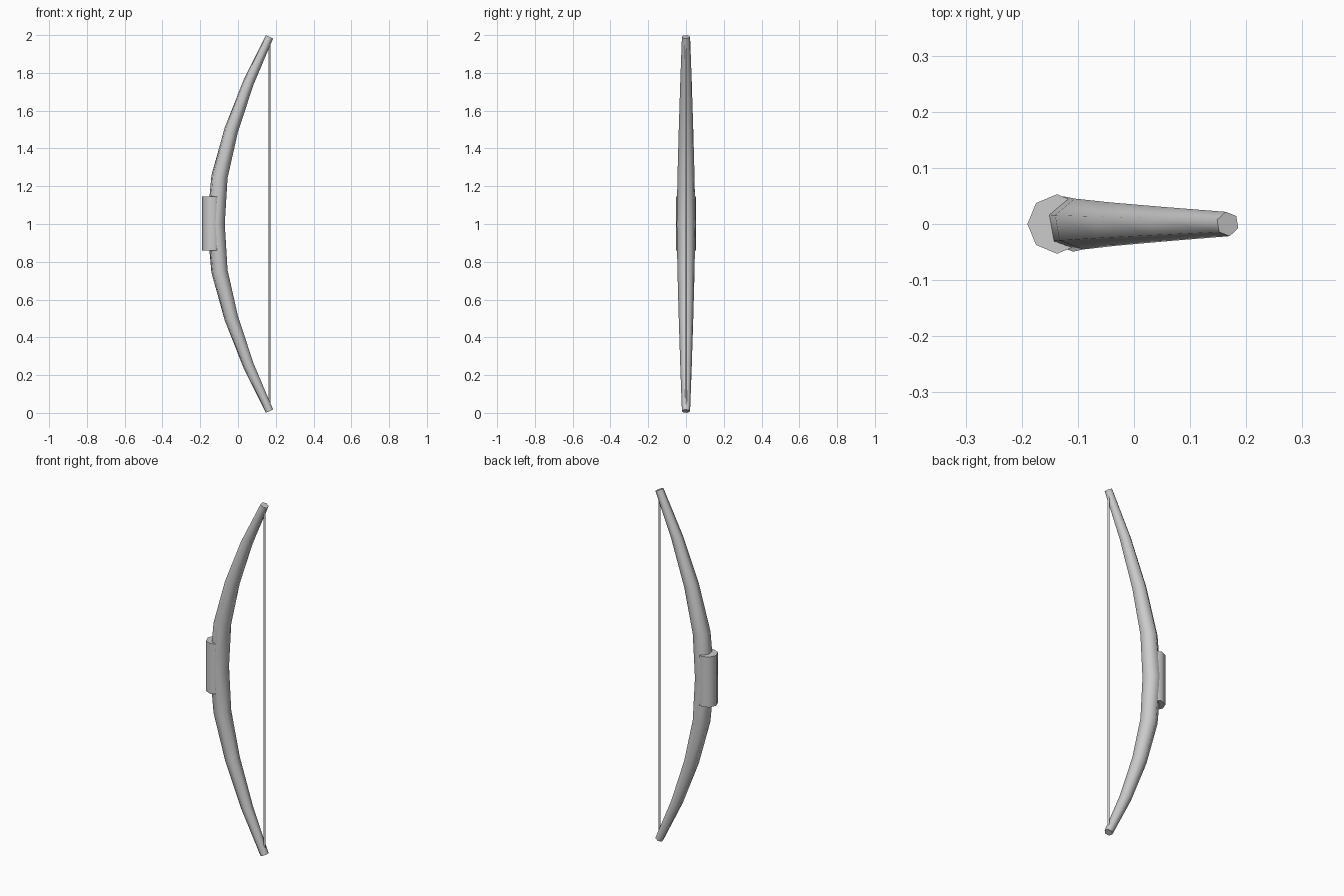
import bpy, bmesh
from math import sin, cos, pi, radians
from mathutils import Vector

if "Cube" in bpy.data.objects:
    bpy.data.objects.remove(bpy.data.objects["Cube"])


def finish(name, bm):
    bmesh.ops.recalc_face_normals(bm, faces=bm.faces)
    mesh = bpy.data.meshes.new(name)
    bm.to_mesh(mesh)
    bm.free()
    ob = bpy.data.objects.new(name, mesh)
    bpy.context.collection.objects.link(ob)
    bpy.ops.object.select_all(action='DESELECT')
    ob.select_set(True)
    bpy.context.view_layer.objects.active = ob
    bpy.ops.object.shade_smooth_by_angle(angle=radians(62))
    return ob


def tube(name, path, sides, phase=0.0):
    """Sweep a polygon along (x, z, radius) points lying in the XZ plane."""
    bm = bmesh.new()
    pts = [Vector((x, 0, z)) for x, z, _ in path]
    rings = []
    for i, p in enumerate(pts):
        t = (pts[min(i + 1, len(pts) - 1)] - pts[max(i - 1, 0)]).normalized()
        u, v = Vector((t.z, 0, -t.x)), Vector((0, 1, 0))
        r = path[i][2]
        rings.append([bm.verts.new(p + r * (u * cos(a) + v * sin(a)))
                      for a in (phase + 2 * pi * k / sides for k in range(sides))])
    for a, b in zip(rings, rings[1:]):
        for k in range(sides):
            n = (k + 1) % sides
            bm.faces.new((a[k], a[n], b[n], b[k]))
    bm.faces.new(rings[0])
    bm.faces.new(rings[-1])
    return finish(name, bm)


# bow stave: upper half listed, lower half mirrored about z = 1
upper = [(-0.117, 1.0, 0.050), (-0.098, 1.25, 0.046), (-0.035, 1.5, 0.039),
         (0.056, 1.75, 0.031), (0.167, 1.991, 0.022)]
lower = [(x, 2 - z, r) for x, z, r in reversed(upper[1:])]
tube("bow_stave", lower + upper, 6, radians(40))

# octagonal grip on the outer side
tube("grip", [(-0.137, 0.86, 0.053), (-0.137, 1.145, 0.053)], 8)

# bowstring
tube("bowstring", [(0.167, 0.04, 0.006), (0.167, 1.96, 0.006)], 6)
